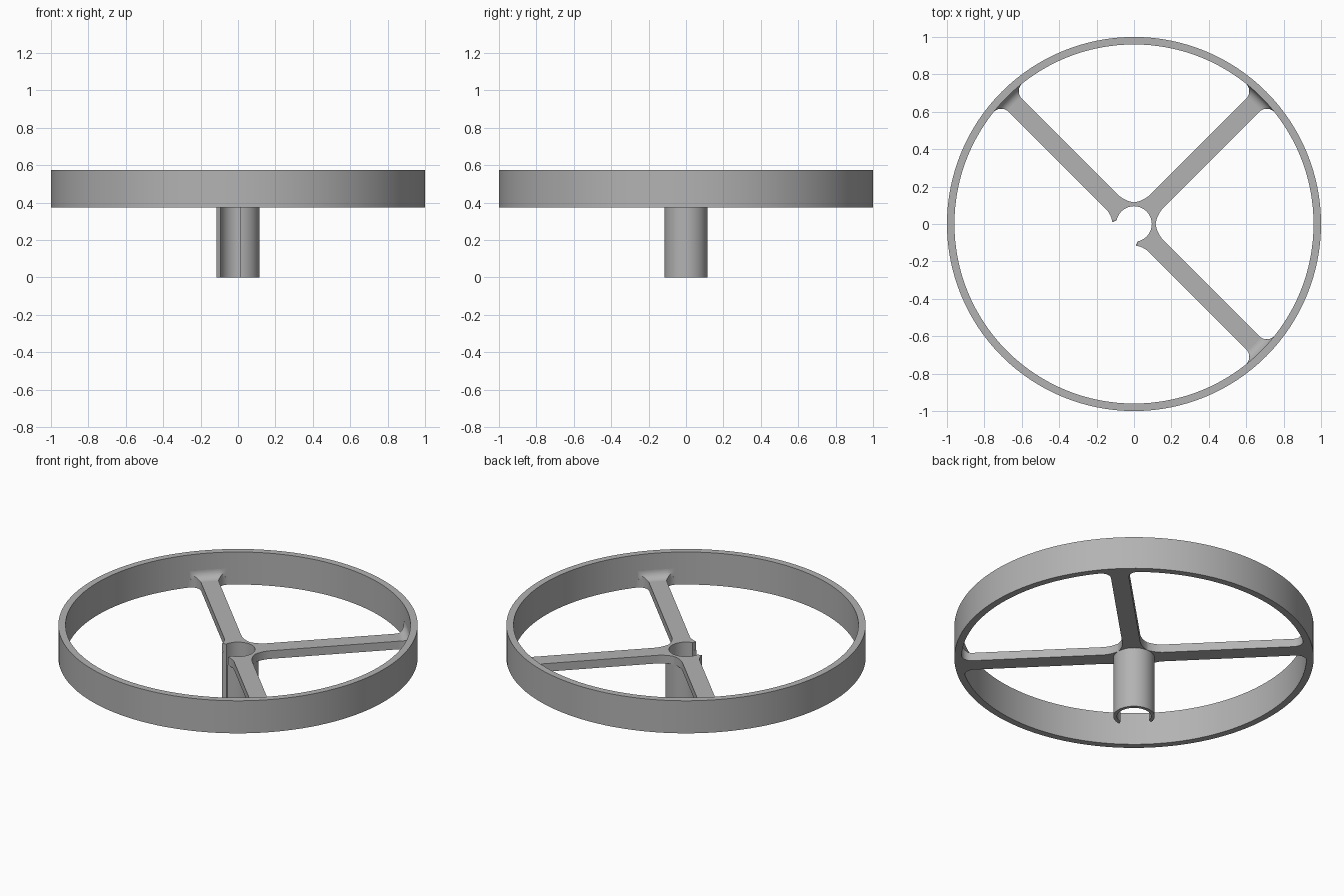
import bpy, bmesh
from math import sin, cos, pi, radians, sqrt, atan2, asin

cube = bpy.data.objects.get("Cube")
if cube:
    bpy.data.objects.remove(cube)

# Main sizes
RIM_OUT, RIM_IN, RIM_LOW, RIM_TOP = 1.0, 0.96, 0.375, 0.575
HUB_OUT, HUB_IN = 0.115, 0.095
PLATE_TOP = 0.425
HALF = 0.05            # half the spoke width
FLARE = 0.055          # fillet where a spoke meets the rim
COVE = 0.05            # rounded step from spoke top up the rim wall
FLARE_S = sqrt((RIM_IN - FLARE) ** 2 - (HALF + FLARE) ** 2)

grey = bpy.data.materials.new("Grey metal")
grey.use_nodes = True
grey.diffuse_color = (0.45, 0.45, 0.45, 1)
grey.node_tree.nodes["Principled BSDF"].inputs["Base Color"].default_value = grey.diffuse_color


def finish(name, bm):
    bmesh.ops.recalc_face_normals(bm, faces=bm.faces)
    mesh = bpy.data.meshes.new(name)
    bm.to_mesh(mesh)
    bm.free()
    mesh.materials.append(grey)
    obj = bpy.data.objects.new(name, mesh)
    bpy.context.collection.objects.link(obj)
    bpy.ops.object.select_all(action='DESELECT')
    obj.select_set(True)
    bpy.context.view_layer.objects.active = obj
    bpy.ops.object.shade_smooth_by_angle(angle=radians(30))
    return obj


def extrude_outline(name, points, low, high):
    bm = bmesh.new()
    face = bm.faces.new([bm.verts.new((x, y, low)) for x, y in points])
    moved = bmesh.ops.extrude_face_region(bm, geom=[face])["geom"]
    for v in moved:
        if isinstance(v, bmesh.types.BMVert):
            v.co.z = high
    return finish(name, bm)


def arc(radius, start, end, steps, cx=0, cy=0):
    angles = [start + (end - start) * i / steps for i in range(steps + 1)]
    return [(cx + radius * cos(a), cy + radius * sin(a)) for a in angles]


def turn(points, a):
    return [(x * cos(a) - y * sin(a), x * sin(a) + y * cos(a)) for x, y in points]


# Rim: a rectangle spun round the axis
bm = bmesh.new()
corners = [(RIM_OUT, RIM_LOW), (RIM_OUT, RIM_TOP), (RIM_IN, RIM_TOP), (RIM_IN, RIM_LOW)]
loop = [bm.verts.new((r, 0, z)) for r, z in corners]
edges = [bm.edges.new((loop[i], loop[i - 1])) for i in range(4)]
bmesh.ops.spin(bm, geom=loop + edges, axis=(0, 0, 1), cent=(0, 0, 0),
               angle=2 * pi, steps=128, use_merge=True)
bmesh.ops.remove_doubles(bm, verts=bm.verts, dist=0.0001)
finish("rim", bm)

# Hub: open tube, with the gap facing the missing fourth spoke
OUT_A, OUT_B = radians(175), radians(-85)
IN_A, IN_B = radians(168), radians(-78)
hub_inside = arc(HUB_IN, IN_B, IN_A, 48)
extrude_outline("hub_tube", arc(HUB_OUT, OUT_A, OUT_B, 48) + hub_inside, 0, RIM_LOW)


# One side of a spoke along +x: hub fillet, straight edge, flare into the rim
def spoke_side(fillet, hub_angle):
    s = sqrt((HUB_OUT + fillet) ** 2 - (HALF + fillet) ** 2)
    end = atan2(-(HALF + fillet), -s)
    pts = arc(fillet, end, -pi / 2, 12, s, HALF + fillet)
    pts = [p for p in pts if atan2(p[1], p[0]) < hub_angle]
    top = atan2(HALF + FLARE, FLARE_S)
    pts += arc(FLARE, -pi / 2, top, 10, FLARE_S, HALF + FLARE)
    return pts + [((RIM_IN + 0.015) * cos(top), (RIM_IN + 0.015) * sin(top))]


def flip(points):
    return [(x, -y) for x, y in reversed(points)]


# Spoke plate: three spokes joined round the hub in one outline
inner_side = spoke_side(0.157, radians(45))
outer_side = spoke_side(0.12, radians(40.5))
outline = []
for deg, first, second in ((135, outer_side, inner_side),
                           (45, inner_side, inner_side),
                           (-45, inner_side, outer_side)):
    outline += turn(first + flip(second), radians(deg))
extrude_outline("spoke_plate", outline + hub_inside, RIM_LOW, PLATE_TOP)


# Half angle of the flared spoke at a given distance from the axis
def flare_angle(r):
    v = HALF
    for _ in range(12):
        du = min(max(sqrt(r * r - v * v) - FLARE_S, 0), FLARE)
        v = HALF + FLARE - sqrt(FLARE ** 2 - du ** 2)
    return asin(min(v, (HALF + FLARE) * RIM_IN / (RIM_IN - FLARE)) / r)


# Coves: curved steps from each spoke top up to the rim wall
def add_cove(name, direction):
    bm = bmesh.new()
    steps, across = 10, 6
    profile = [(RIM_IN - COVE + COVE * sin(t), PLATE_TOP + COVE * (1 - cos(t)))
               for t in (i * pi / 2 / steps for i in range(steps + 1))]
    profile.append((RIM_IN + 0.015, PLATE_TOP + COVE))
    rows = []
    for r, z in profile:
        half = flare_angle(min(r, RIM_IN))
        spots = [direction + half * (2 * j / across - 1) for j in range(across + 1)]
        rows.append([[bm.verts.new((r * cos(a), r * sin(a), h)) for a in spots]
                     for h in (z, PLATE_TOP - 0.01)])
    for (top, low), (top2, low2) in zip(rows, rows[1:]):
        for j in range(across):
            bm.faces.new((top[j], top2[j], top2[j + 1], top[j + 1]))
            bm.faces.new((low[j], low[j + 1], low2[j + 1], low2[j]))
        for j in (0, -1):
            bm.faces.new((top[j], low[j], low2[j], top2[j]))
    for top, low in (rows[0], rows[-1]):
        for j in range(across):
            bm.faces.new((top[j], top[j + 1], low[j + 1], low[j]))
    return finish(name, bm)


for side, deg in (("back_left", 45), ("back_right", 135), ("front_left", -45)):
    add_cove("spoke_cove_" + side, radians(deg))
